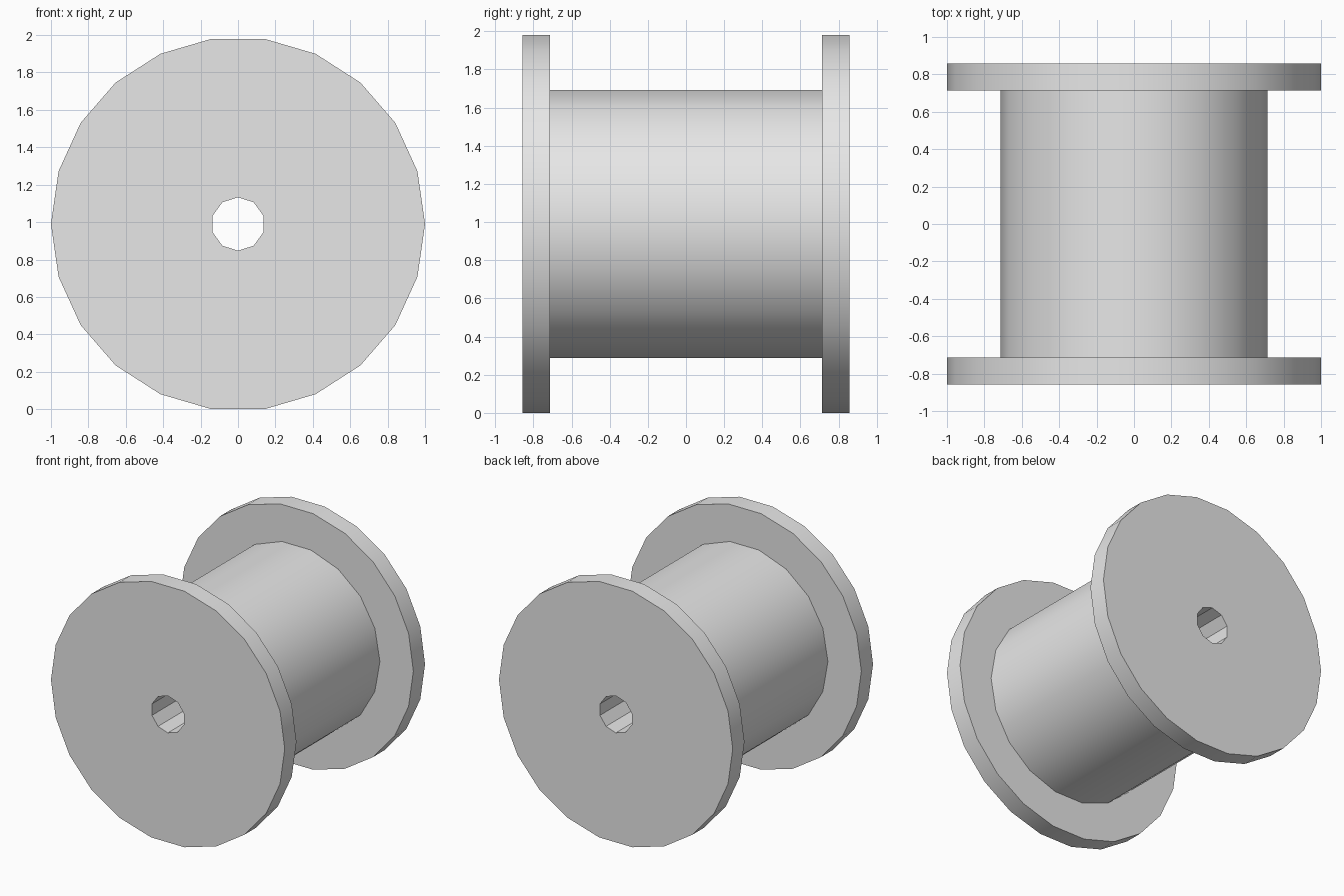
import bpy
import bmesh
from math import cos, sin, pi, radians
from mathutils import Vector

cube = bpy.data.objects.get("Cube")
if cube:
    bpy.data.objects.remove(cube, do_unlink=True)

CENTRE_Z = 0.99
FLANGE_RADIUS, FLANGE_SIDES = 1.0, 22
BARREL_RADIUS, BARREL_SIDES = 0.714, 18
BORE_RADIUS, BORE_SIDES = 0.143, 10
INNER_Y, OUTER_Y = 0.714, 0.857

grey = bpy.data.materials.new("light grey")
grey.use_nodes = True
grey.diffuse_color = (0.8, 0.8, 0.8, 1)
grey.node_tree.nodes["Principled BSDF"].inputs["Base Color"].default_value = (0.8, 0.8, 0.8, 1)


def add_loop(bm, radius, sides, y, start):
    """Closed polygon of edges facing along y."""
    verts = []
    for i in range(sides):
        a = start + 2 * pi * i / sides
        verts.append(bm.verts.new((radius * cos(a), y, CENTRE_Z + radius * sin(a))))
    return [bm.edges.new((verts[i - 1], verts[i])) for i in range(sides)]


def bored_disc(name, radius, sides, y0, y1, capped=True):
    """Disc along y with the shared bore through its middle."""
    bm = bmesh.new()
    edges = add_loop(bm, radius, sides, y0, 0)
    edges += add_loop(bm, BORE_RADIUS, BORE_SIDES, y0, pi / 2)
    bmesh.ops.triangle_fill(bm, edges=edges, use_beauty=True)
    ext = bmesh.ops.extrude_face_region(bm, geom=bm.faces[:], use_keep_orig=True)
    moved = [g for g in ext["geom"] if isinstance(g, bmesh.types.BMVert)]
    bmesh.ops.translate(bm, verts=moved, vec=Vector((0, y1 - y0, 0)))
    bmesh.ops.recalc_face_normals(bm, faces=bm.faces[:])
    if not capped:
        caps = [f for f in bm.faces if abs(f.normal.y) > 0.9]
        bmesh.ops.delete(bm, geom=caps, context="FACES")
    mesh = bpy.data.meshes.new(name)
    bm.to_mesh(mesh)
    bm.free()
    mesh.materials.append(grey)
    obj = bpy.data.objects.new(name, mesh)
    bpy.context.collection.objects.link(obj)
    bpy.ops.object.select_all(action="DESELECT")
    obj.select_set(True)
    bpy.context.view_layer.objects.active = obj
    bpy.ops.object.shade_smooth_by_angle(angle=radians(30))
    return obj


# End flanges and the barrel between them
bored_disc("front_flange", FLANGE_RADIUS, FLANGE_SIDES, -OUTER_Y, -INNER_Y)
bored_disc("back_flange", FLANGE_RADIUS, FLANGE_SIDES, INNER_Y, OUTER_Y)
bored_disc("barrel", BARREL_RADIUS, BARREL_SIDES, -INNER_Y, INNER_Y, capped=False)
